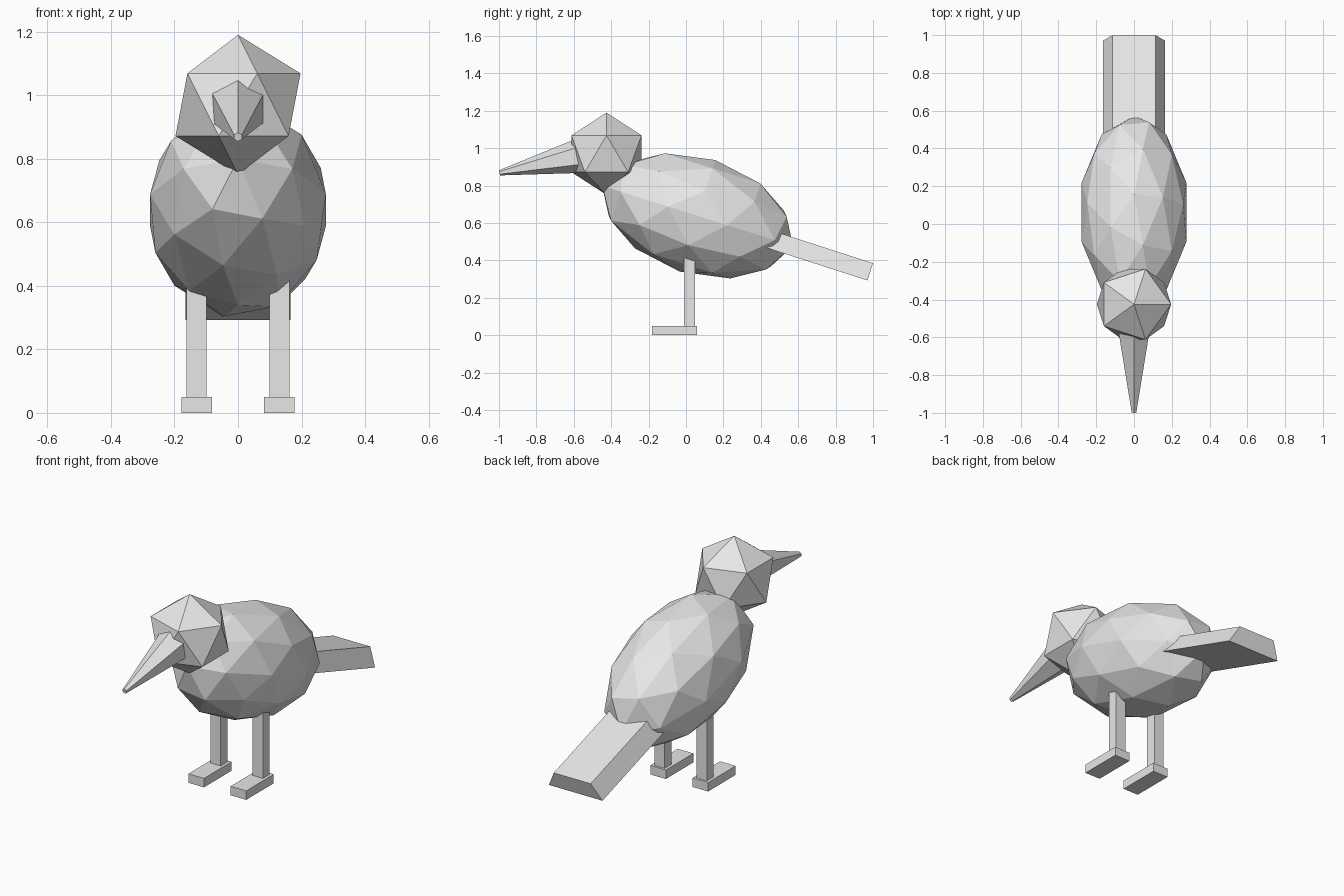
import bpy
from math import radians, sin, cos
from mathutils import Vector

cube = bpy.data.objects.get("Cube")
if cube:
    bpy.data.objects.remove(cube)

GREY = (0.8, 0.8, 0.8, 1)
grey = bpy.data.materials.new("plain grey")
grey.use_nodes = True
grey.diffuse_color = GREY
grey.node_tree.nodes["Principled BSDF"].inputs["Base Color"].default_value = GREY


def finish(name, scale=(1, 1, 1), tilt=0):
    """Name, scale, tilt about x and colour the newest primitive."""
    ob = bpy.context.object
    ob.name = ob.data.name = name
    ob.scale = scale
    ob.rotation_euler.x = radians(tilt)
    ob.data.materials.append(grey)
    return ob


def box(name, centre, size, tilt=0):
    bpy.ops.mesh.primitive_cube_add(size=1, location=centre)
    return finish(name, size, tilt)


# Body: faceted egg, tail end tilted down
bpy.ops.mesh.primitive_ico_sphere_add(subdivisions=2, radius=1, location=(0, 0.062, 0.638))
finish("body", (0.291, 0.535, 0.313), -17.5)

# Head: plain icosahedron
bpy.ops.mesh.primitive_ico_sphere_add(subdivisions=1, radius=0.22, location=(0, -0.425, 0.97))
finish("head")

# Beak: long six-sided taper pointing forward and slightly down
droop, length = radians(12), 0.46
tip = Vector((0, -0.997, 0.868))
axis = Vector((0, -cos(droop), -sin(droop)))
bpy.ops.mesh.primitive_cone_add(vertices=6, radius1=0.097, radius2=0.014, depth=length,
                                location=tip - axis * length / 2)
finish("beak", tilt=102)

# Tail: sloping slab, narrower on top
slope, length, thick = radians(17.9), 0.65, 0.097
along = Vector((0, cos(slope), -sin(slope)))
up = Vector((0, sin(slope), cos(slope)))
top_end = Vector((0, 1.0, 0.385))
tail = box("tail", top_end - along * length / 2 - up * thick / 2, (0.33, length, thick), -17.9)
for v in tail.data.vertices:
    if v.co.z > 0:
        v.co.x *= 0.69

# Legs and feet
for side, x in (("left", 0.13), ("right", -0.13)):
    box(side + "_leg", (x, 0.018, 0.265), (0.063, 0.06, 0.45))
    box(side + "_foot", (x, -0.061, 0.025), (0.096, 0.242, 0.05))
